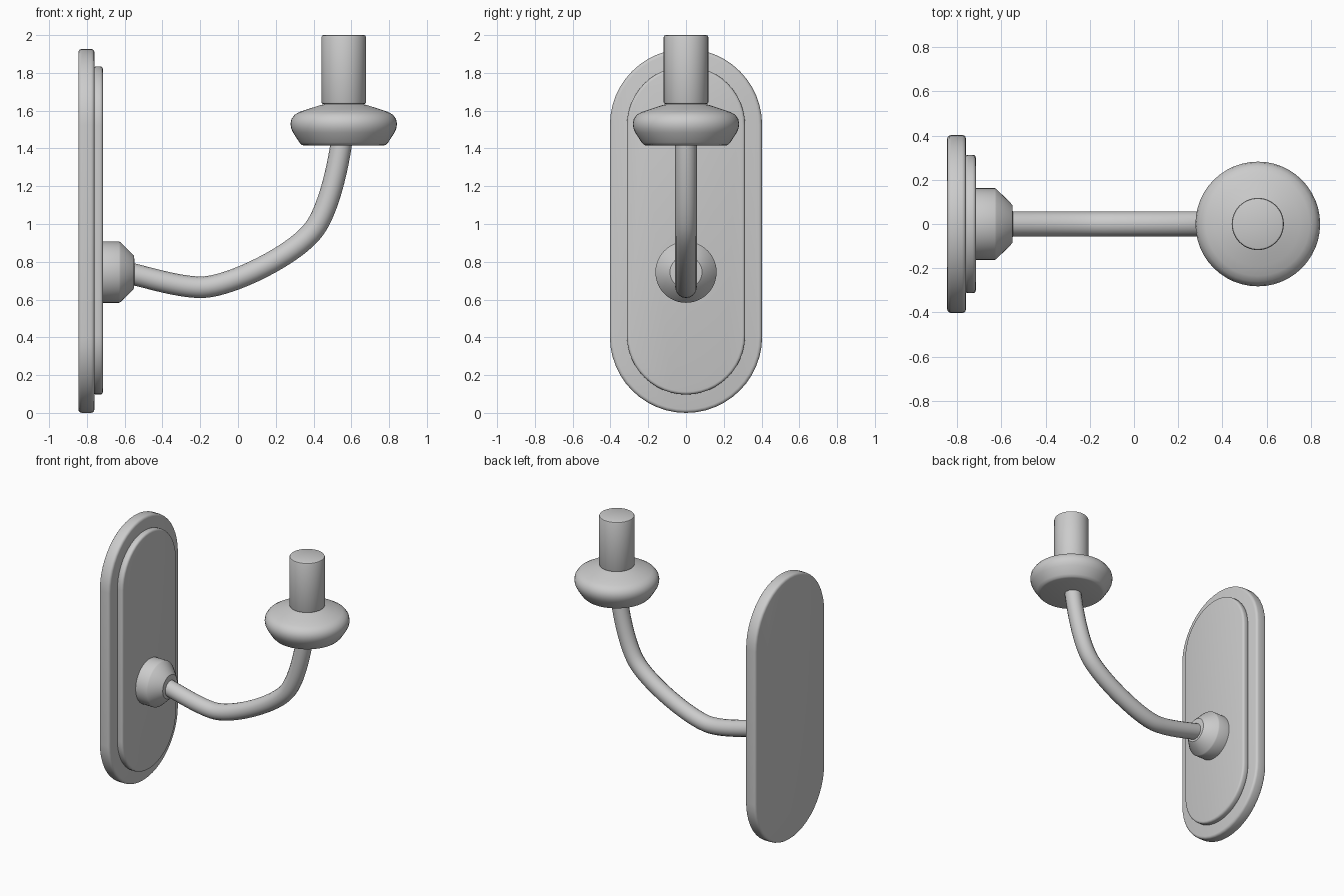
import bpy, bmesh, math
from mathutils import Vector, Matrix

if "Cube" in bpy.data.objects:
    bpy.data.objects.remove(bpy.data.objects["Cube"])


def finish(name, bm, matrix=None):
    bmesh.ops.recalc_face_normals(bm, faces=bm.faces)
    me = bpy.data.meshes.new(name)
    bm.to_mesh(me)
    bm.free()
    ob = bpy.data.objects.new(name, me)
    bpy.context.collection.objects.link(ob)
    if matrix:
        me.transform(matrix)
    smooth(ob)
    return ob


def smooth(ob):
    bpy.ops.object.select_all(action='DESELECT')
    ob.select_set(True)
    bpy.context.view_layer.objects.active = ob
    bpy.ops.object.shade_smooth_by_angle(angle=math.radians(32))


def plate(name, x0, x1, half_w, z0, z1, bevel, n=24):
    """Upright pill-shaped slab between x0 and x1."""
    bm = bmesh.new()
    pts = []
    for cz, start in ((z1 - half_w, 0), (z0 + half_w, math.pi)):
        for i in range(n + 1):
            a = start + math.pi * i / n
            pts.append((x0, half_w * math.cos(a), cz + half_w * math.sin(a)))
    face = bm.faces.new([bm.verts.new(p) for p in pts])
    ext = bmesh.ops.extrude_face_region(bm, geom=[face], use_keep_orig=True)
    verts = [g for g in ext['geom'] if isinstance(g, bmesh.types.BMVert)]
    bmesh.ops.translate(bm, verts=verts, vec=(x1 - x0, 0, 0))
    bmesh.ops.recalc_face_normals(bm, faces=bm.faces)
    rims = [e for e in bm.edges if abs(e.verts[0].co.x - e.verts[1].co.x) < 1e-6]
    bmesh.ops.bevel(bm, geom=rims, offset=bevel, segments=3, profile=0.5, affect='EDGES')
    return finish(name, bm)


def lathe(name, profile, matrix, steps=48):
    """Revolve (radius, height) points around the local z axis."""
    bm = bmesh.new()
    vs = [bm.verts.new((r, 0, h)) for r, h in profile]
    es = [bm.edges.new(p) for p in zip(vs, vs[1:])]
    bmesh.ops.spin(bm, geom=vs + es, cent=(0, 0, 0), axis=(0, 0, 1),
                   angle=2 * math.pi, steps=steps, use_merge=True)
    bmesh.ops.remove_doubles(bm, verts=bm.verts, dist=1e-5)
    return finish(name, bm, matrix)


# Wall plates
plate("back_plate", -0.845, -0.76, 0.403, 0.0, 1.927, 0.018)
plate("raised_plate", -0.765, -0.715, 0.313, 0.097, 1.835, 0.015)

# Boss that holds the arm, pointing along +x
boss_matrix = Matrix.Translation((0, 0, 0.745)) @ Matrix.Rotation(math.pi / 2, 4, 'Y')
lathe("arm_boss", [(0, -0.72), (0.162, -0.72), (0.162, -0.63), (0.158, -0.622),
                   (0.095, -0.558), (0.085, -0.55), (0, -0.545)], boss_matrix)

# Curved arm: (left handle, point, right handle) in x, z
path = [((-0.72, 0.755), (-0.62, 0.75), (-0.52, 0.73)),
        ((-0.32, 0.663), (-0.19, 0.665), (-0.04, 0.668)),
        ((0.31, 0.84), (0.405, 0.975), (0.48, 1.08)),
        ((0.53, 1.30), (0.55, 1.45), (0.555, 1.49))]
cu = bpy.data.curves.new("arm", 'CURVE')
cu.dimensions = '3D'
cu.bevel_depth = 0.057
cu.bevel_resolution = 6
cu.resolution_u = 16
cu.use_fill_caps = True
sp = cu.splines.new('BEZIER')
sp.bezier_points.add(len(path) - 1)
for bp, (l, c, r) in zip(sp.bezier_points, path):
    bp.handle_left_type = bp.handle_right_type = 'FREE'
    bp.handle_left = Vector((l[0], 0, l[1]))
    bp.co = Vector((c[0], 0, c[1]))
    bp.handle_right = Vector((r[0], 0, r[1]))
arm = bpy.data.objects.new("arm", cu)
bpy.context.collection.objects.link(arm)
bpy.ops.object.select_all(action='DESELECT')
arm.select_set(True)
bpy.context.view_layer.objects.active = arm
bpy.ops.object.convert(target='MESH')
smooth(bpy.context.view_layer.objects.active)

# Drip cup and candle
axis = Matrix.Translation((0.56, 0, 0))
lathe("drip_cup", [(0, 1.415), (0.21, 1.415), (0.222, 1.419), (0.235, 1.432),
                   (0.268, 1.483), (0.278, 1.505), (0.282, 1.53), (0.277, 1.555),
                   (0.261, 1.578), (0.235, 1.593), (0.19, 1.608), (0.125, 1.629),
                   (0.10, 1.635), (0, 1.64)], axis)
lathe("candle", [(0, 1.635), (0.108, 1.635), (0.115, 1.638), (0.118, 1.645),
                 (0.118, 1.99), (0.115, 1.997), (0.108, 2.0), (0, 2.0)], axis)
